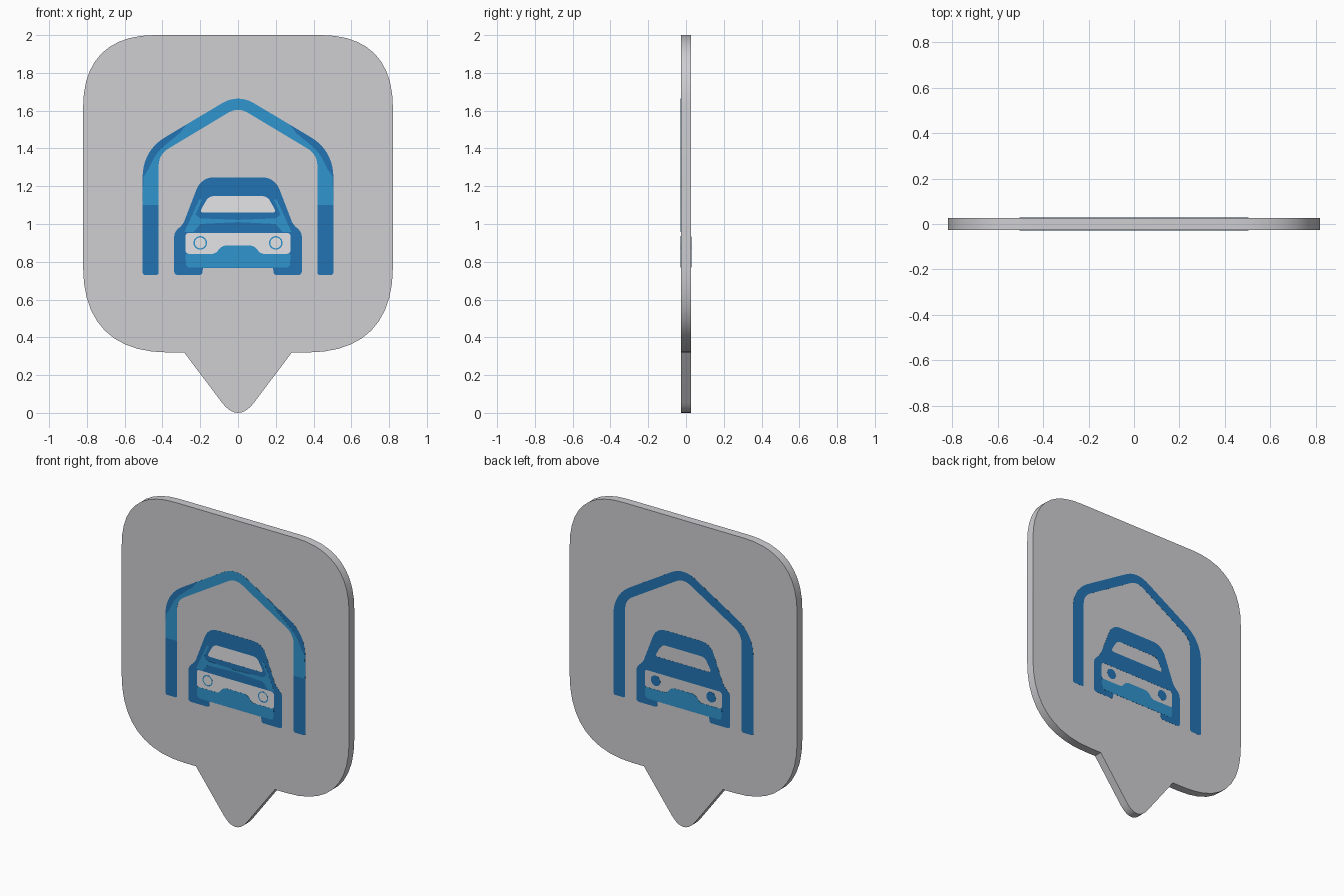
import bpy, bmesh, math
from mathutils import Vector

if "Cube" in bpy.data.objects:
    bpy.data.objects.remove(bpy.data.objects["Cube"])

HALF = 0.027      # half thickness of the sign panel


def material(name, rgb):
    m = bpy.data.materials.new(name)
    m.diffuse_color = (*rgb, 1)
    m.use_nodes = True
    m.node_tree.nodes["Principled BSDF"].inputs["Base Color"].default_value = m.diffuse_color
    return m


GREY = material("panel_grey", (0.62, 0.62, 0.65))
PALE = material("pale_grey", (0.88, 0.88, 0.90))
LIGHT = material("light_blue", (0.030, 0.30, 0.62))
DARK = material("dark_blue", (0.016, 0.175, 0.45))


def mirror(half):
    """Close a right-hand half profile (x, z, rounding) across x = 0."""
    half = [(p + (0,))[:3] for p in half]
    return half + [(-x, z, r) for x, z, r in reversed(half) if x > 1e-6]


def rounded(points, h=0.65, n=10):
    """Replace every corner that has a rounding distance with a bezier arc."""
    out = []
    for i, (x, z, d) in enumerate(points):
        p = Vector((x, z))
        if d == 0:
            out.append(p)
            continue
        a = Vector(points[i - 1][:2])
        b = Vector(points[(i + 1) % len(points)][:2])
        s = p + (a - p).normalized() * d
        e = p + (b - p).normalized() * d
        c1, c2 = s.lerp(p, h), e.lerp(p, h)
        for k in range(n + 1):
            t = k / n
            u = 1 - t
            out.append(s * u**3 + c1 * 3 * u * u * t + c2 * 3 * u * t * t + e * t**3)
    return out


def shape(half):
    return rounded(mirror(half))


def circle(x, z, r, n=24):
    return [Vector((x + r * math.cos(2 * math.pi * k / n),
                    z + r * math.sin(2 * math.pi * k / n))) for k in range(n)]


def slab(name, loops, mat, y0, y1):
    """Extrude filled outlines (inner loops become holes) from y0 to y1."""
    cu = bpy.data.curves.new(name, 'CURVE')
    cu.dimensions, cu.fill_mode = '2D', 'BOTH'
    cu.extrude = abs(y1 - y0) / 2
    for loop in loops:
        sp = cu.splines.new('POLY')
        sp.points.add(len(loop) - 1)
        for pt, p in zip(sp.points, loop):
            pt.co = (p.x, p.y, 0, 1)
        sp.use_cyclic_u = True
    tmp = bpy.data.objects.new(name + "_outline", cu)
    bpy.context.collection.objects.link(tmp)
    dg = bpy.context.evaluated_depsgraph_get()
    me = bpy.data.meshes.new_from_object(tmp.evaluated_get(dg))
    bpy.data.objects.remove(tmp)
    bm = bmesh.new()
    bm.from_mesh(me)
    for v in bm.verts:
        x, y, z = v.co
        v.co = (x, (y0 + y1) / 2 - z, y)
    bmesh.ops.remove_doubles(bm, verts=bm.verts, dist=1e-5)
    bmesh.ops.recalc_face_normals(bm, faces=bm.faces)
    bm.to_mesh(me)
    bm.free()
    me.materials.clear()
    me.materials.append(mat)
    ob = bpy.data.objects.new(name, me)
    bpy.context.collection.objects.link(ob)
    bpy.ops.object.select_all(action='DESELECT')
    ob.select_set(True)
    bpy.context.view_layer.objects.active = ob
    bpy.ops.object.shade_smooth_by_angle(angle=math.radians(30))
    return ob


def decal(name, loops, mat, side, level):
    """Thin plate on the front (side -1) or back (side +1) of the panel."""
    slab(name, loops, mat, side * (HALF - 0.002), side * (HALF + 0.0006 * level))


# Sign panel with a pointed tail
panel = shape([(0, 2.0), (0.82, 2.0, 0.38), (0.82, 0.32, 0.45),
               (0.285, 0.32), (0, -0.058, 0.142)])
slab("sign_panel", [panel], GREY, -HALF, HALF)

# Artwork outlines
garage = shape([(0, 1.69, 0.1), (0.505, 1.388, 0.14), (0.505, 0.73, 0.015),
                (0.42, 0.73, 0.015), (0.42, 1.368, 0.06), (0, 1.62, 0.06)])
roof = shape([(0, 1.69, 0.1), (0.27, 1.5285), (0.31, 1.48), (0.43, 1.38, 0.05),
              (0.475, 1.29), (0.5, 1.25), (0.505, 1.1), (0.42, 1.1),
              (0.42, 1.368, 0.06), (0, 1.62, 0.06)])
body = shape([(0, 1.247), (0.195, 1.247, 0.07), (0.29, 1.0, 0.02), (0.338, 0.955, 0.025),
              (0.338, 0.73, 0.02), (0.19, 0.73, 0.015), (0.185, 0.768), (0, 0.768)])
windscreen = shape([(0, 1.148), (0.155, 1.148, 0.03), (0.205, 1.06, 0.025), (0, 1.06)])
grille = shape([(0, 0.953), (0.278, 0.953, 0.02), (0.278, 0.842, 0.02),
                (0.12, 0.842, 0.02), (0.085, 0.886, 0.025), (0, 0.886)])
bumper = shape([(0, 0.886), (0.085, 0.886, 0.025), (0.12, 0.842, 0.02),
                (0.278, 0.842), (0.275, 0.769, 0.025), (0, 0.769)])
trim = shape([(0, 1.022), (0.2, 1.03), (0.225, 1.05), (0.19, 1.13), (0.205, 1.13),
              (0.283, 0.958), (0.235, 0.958), (0.2, 1.0), (0, 1.01)])

# Artwork on both faces
for side, label in ((-1, "front"), (1, "back")):
    decal(label + "_garage", [garage], DARK, side, 1)
    decal(label + "_car_body", [body, windscreen, grille], DARK, side, 1)
    decal(label + "_bumper", [bumper], LIGHT, side, 2)

# Front only: lighter roof and trim, pale glass and grille, ring lamps
decal("front_roof", [roof], LIGHT, -1, 2)
decal("front_car_trim", [trim], LIGHT, -1, 2)
decal("front_windscreen", [windscreen], PALE, -1, 0.7)
decal("front_grille", [grille], PALE, -1, 0.7)
for x, label in ((-0.2, "left"), (0.2, "right")):
    decal("front_lamp_" + label, [circle(x, 0.9, 0.036), circle(x, 0.9, 0.029)], LIGHT, -1, 1.4)
    decal("back_lamp_" + label, [circle(x, 0.9, 0.034)], DARK, 1, 1.4)
